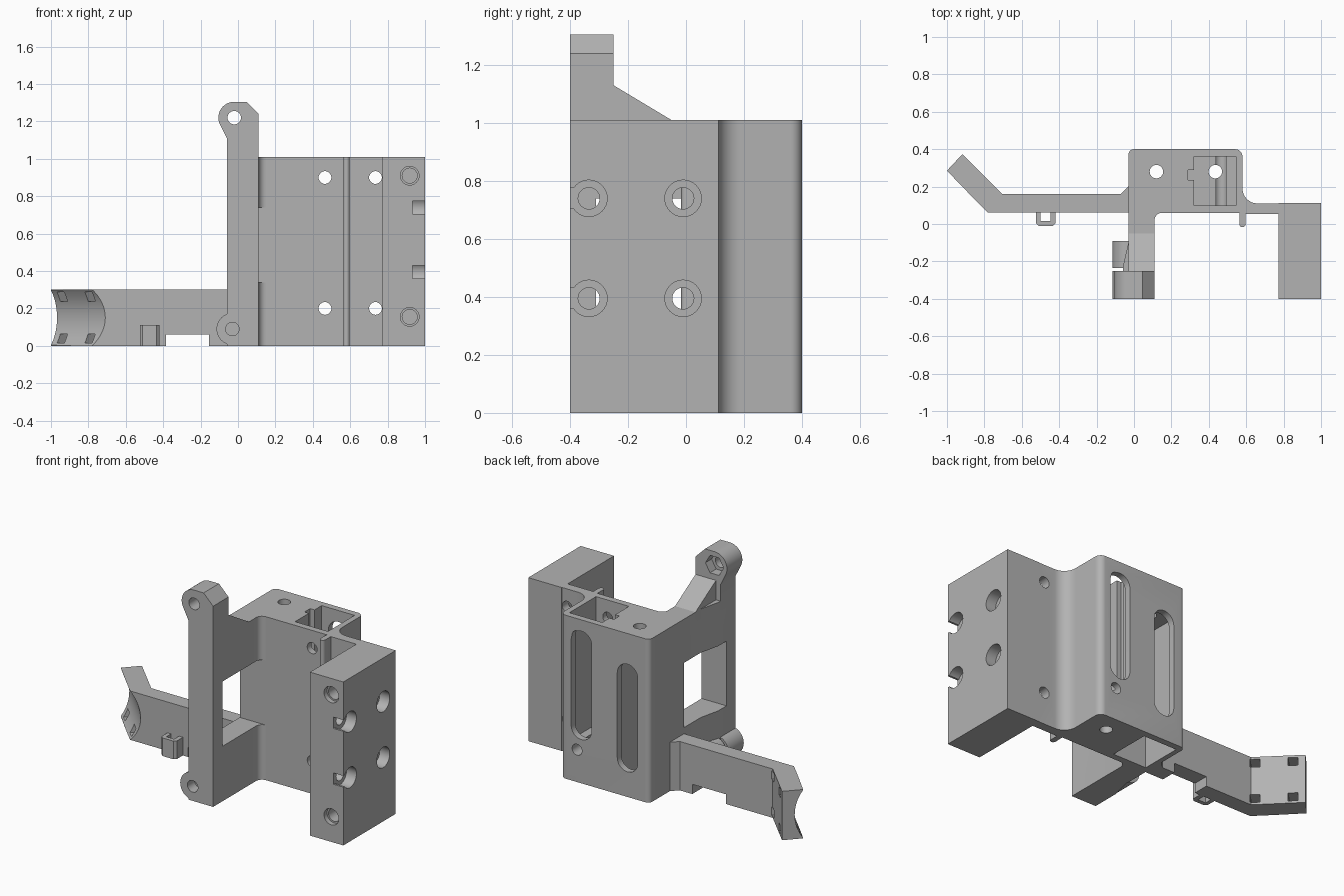
import bpy, bmesh, math
from mathutils import Matrix, Vector

cube = bpy.data.objects.get("Cube")
if cube:
    bpy.data.objects.remove(cube)

grey = bpy.data.materials.new("plain_grey")
grey.use_nodes = True
GREY = (0.45, 0.45, 0.45, 1)
grey.diffuse_color = GREY
grey.node_tree.nodes["Principled BSDF"].inputs["Base Color"].default_value = GREY


def prism(name, pts, axis, a, b):
    """Extrude a 2D profile along an axis from a to b."""
    place = {"x": lambda u, v, w: (w, u, v),
             "y": lambda u, v, w: (u, w, v),
             "z": lambda u, v, w: (u, v, w)}[axis]
    bm = bmesh.new()
    lo = [bm.verts.new(place(u, v, a)) for u, v in pts]
    hi = [bm.verts.new(place(u, v, b)) for u, v in pts]
    bm.faces.new(lo)
    bm.faces.new(hi)
    n = len(pts)
    for i in range(n):
        j = (i + 1) % n
        bm.faces.new((lo[i], lo[j], hi[j], hi[i]))
    bmesh.ops.recalc_face_normals(bm, faces=bm.faces)
    mesh = bpy.data.meshes.new(name)
    bm.to_mesh(mesh)
    bm.free()
    mesh.materials.append(grey)
    ob = bpy.data.objects.new(name, mesh)
    bpy.context.collection.objects.link(ob)
    return ob


def arc(cx, cy, r, start, end, n=8):
    return [(cx + r * math.cos(math.radians(start + (end - start) * i / n)),
             cy + r * math.sin(math.radians(start + (end - start) * i / n)))
            for i in range(n + 1)]


def circle(cx, cy, r, n=32):
    return arc(cx, cy, r, 0, 360 - 360 / n, n - 1)


def rect(x0, x1, y0, y1):
    return [(x0, y0), (x1, y0), (x1, y1), (x0, y1)]


def stadium(cx, z0, z1, r):
    return arc(cx, z1 - r, r, 0, 180, 16) + arc(cx, z0 + r, r, 180, 360, 16)


def select(ob):
    bpy.ops.object.select_all(action="DESELECT")
    ob.select_set(True)
    bpy.context.view_layer.objects.active = ob


def cut(ob, *cutters):
    select(ob)
    for c in cutters:
        c.hide_render = True
        mod = ob.modifiers.new("cut", "BOOLEAN")
        mod.operation = "DIFFERENCE"
        mod.solver = "EXACT"
        mod.object = c
        bpy.ops.object.modifier_apply(modifier=mod.name)
        bpy.data.objects.remove(c)


def cutter(pts, axis, a, b):
    return prism("cutter", pts, axis, a, b)


H = 1.01
parts = []

# Main housing with rounded corners, thin web and seam rib
housing = prism("housing", [(-0.03, 0.06), (0.565, 0.06)]
                + arc(0.58, 0.0, 0.017, 180, 360)
                + [(0.597, 0.053), (0.8, 0.053), (0.8, 0.11)]
                + arc(0.66, 0.19, 0.08, 270, 180)
                + arc(0.54, 0.36, 0.04, 0, 90)
                + arc(0.0, 0.37, 0.03, 90, 180), "z", 0, H)
cut(housing,
    # upper bearing pocket with key notch, lower bearing pocket
    cutter(rect(0.32, 0.545, 0.10, 0.36), "z", 0.22, H + 0.1),
    cutter(rect(0.29, 0.33, 0.235, 0.29), "z", 0.22, H + 0.1),
    cutter(rect(0.0, 0.23, 0.10, 0.36), "z", -0.1, 0.84),
    cutter(circle(0.435, 0.28, 0.036), "z", -0.1, 0.3),
    cutter(circle(0.12, 0.28, 0.036), "z", 0.8, H + 0.1),
    # long slots in the back wall
    cutter(stadium(0.435, 0.27, 0.94, 0.07), "y", 0.33, 0.5),
    cutter(stadium(0.12, 0.155, 0.82, 0.07), "y", 0.33, 0.5),
    # mounting holes from front to back
    *[cutter(circle(x, z, 0.034), "y", -0.1, 0.5)
      for x in (0.465, 0.735) for z in (0.2, 0.9)])
parts.append(housing)

# Side wall with window
wall = prism("side_wall", [(-0.06, -0.4), (0.11, -0.4)]
             + arc(0.15, 0.02, 0.04, 180, 90)
             + [(0.15, 0.08), (-0.03, 0.08), (-0.03, -0.1), (-0.06, -0.23)],
             "z", 0, H)
cut(wall, cutter(rect(-0.2, 0.3, -0.31, 0.06), "z", 0.34, 0.74))
parts.append(wall)

# Raised head with pivot lug, bolt hole and nut pocket
head = prism("upper_lug", [(-0.06, 0.95), (0.11, 0.95), (0.11, 1.24), (0.045, 1.305)]
             + arc(-0.02, 1.22, 0.085, 90, 210, 16) + [(-0.06, 1.11)],
             "y", -0.4, -0.25)
cut(head, cutter(circle(-0.02, 1.22, 0.036), "y", -0.5, 0),
    cutter(circle(-0.02, 1.22, 0.062, 6), "y", -0.31, 0))
parts.append(head)
parts.append(prism("head_brace", [(-0.3, 0.95), (-0.05, 0.95), (-0.05, H),
                                  (-0.25, 1.13), (-0.3, 1.13)], "x", -0.03, 0.11))

# Lower pivot lug
lug = prism("lower_lug", circle(-0.03, 0.09, 0.085), "y", -0.4, -0.09)
cut(lug, cutter(rect(-0.2, -0.06, -0.25, -0.235), "z", -0.1, 0.3))
hole = lambda: cutter(circle(-0.03, 0.09, 0.036), "y", -0.5, -0.33)
cut(lug, hole())
cut(wall, hole())
parts.append(lug)

# Clamp block with counterbored side holes and front screw holes
block = prism("clamp_block", rect(0.772, 1.0, -0.4, 0.112), "z", 0, H)
cuts = []
for z in (0.395, 0.74):
    for y in (-0.335, -0.01):
        cuts += [cutter(circle(y, z, 0.037), "x", 0.7, 1.1),
                 cutter(circle(y, z, 0.063), "x", 0.932, 1.1)]
    cuts.append(cutter(rect(-0.5, -0.335, z - 0.035, z + 0.035), "x", 0.932, 1.1))
for z in (0.155, 0.91):
    cuts += [cutter(circle(0.918, z, 0.05), "y", -0.5, -0.37),
             cutter(circle(0.918, z, 0.04), "y", -0.5, -0.2)]
cut(block, *cuts)
parts.append(block)

# Arm with angled cradle end
arm = prism("arm", [(0.0, 0.062), (0.0, 0.2), (-0.03, 0.2), (-0.07, 0.16),
                    (-0.705, 0.16), (-0.918, 0.373), (-1.0, 0.285),
                    (-0.785, 0.062)], "z", 0, 0.302)
cradle = (Matrix.Translation(Vector((-0.895, 0.177, 0.151)))
          @ Matrix.Rotation(math.radians(135), 4, "Z"))
scoop = cutter(circle(0.2, 0, 0.25, 64), "x", -0.5, 0.5)
ties = [cutter(rect(-0.2, 0.2, z - 0.025, z + 0.025), "x", s - 0.027, s + 0.027)
        for s in (0.085, -0.125) for z in (-0.112, 0.112)]
for c in [scoop] + ties:
    c.data.transform(cradle)
cut(arm, scoop, *ties,
    cutter(rect(-0.385, -0.155, -0.1, 0.06), "y", -0.1, 0.3))
parts.append(arm)

# Small cable loop on the arm
loop = prism("cable_loop", [(-0.525, 0.07), (-0.525, 0.005), (-0.51, -0.01),
                            (-0.435, -0.01), (-0.42, 0.005), (-0.42, 0.07)],
             "z", 0, 0.112)
cut(loop, cutter(rect(-0.5, -0.447, 0.015, 0.062), "z", -0.1, 0.3))
parts.append(loop)

for ob in parts:
    select(ob)
    bpy.ops.object.shade_smooth_by_angle(angle=math.radians(30))
